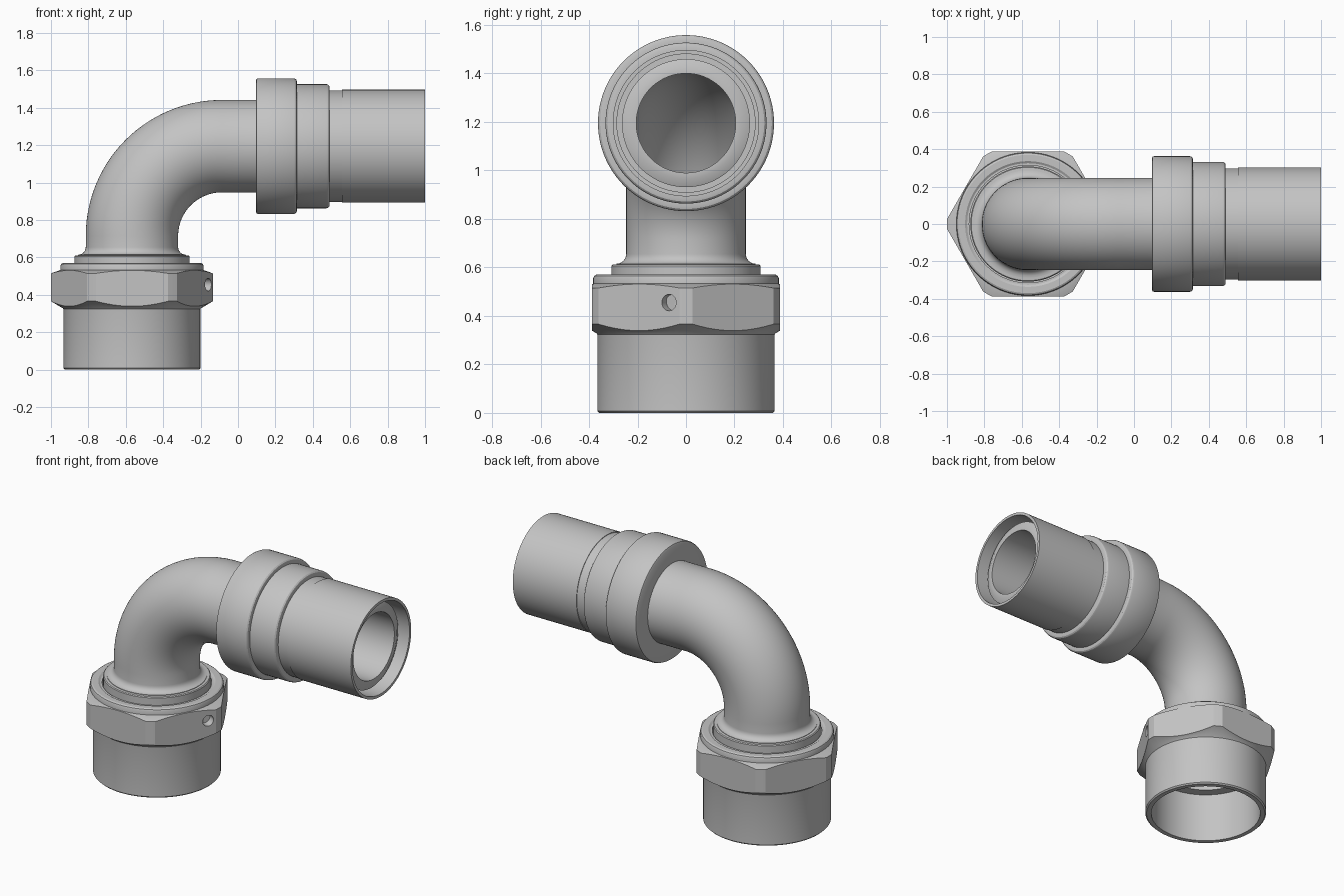
import bpy, bmesh, math
from mathutils import Vector

if "Cube" in bpy.data.objects:
    bpy.data.objects.remove(bpy.data.objects["Cube"])

SEG = 96
AX, AZ = -0.567, 1.195        # x of the vertical axis, z of the horizontal axis
BEND = 0.48                   # bend radius of the pipe centreline

metal = bpy.data.materials.new("steel grey")
metal.diffuse_color = (0.55, 0.55, 0.55, 1)
metal.use_nodes = True
metal.node_tree.nodes["Principled BSDF"].inputs["Base Color"].default_value = metal.diffuse_color


def make(name, bm):
    bmesh.ops.recalc_face_normals(bm, faces=bm.faces)
    mesh = bpy.data.meshes.new(name)
    bm.to_mesh(mesh)
    bm.free()
    mesh.materials.append(metal)
    ob = bpy.data.objects.new(name, mesh)
    bpy.context.collection.objects.link(ob)
    return ob


def skin(name, rings):
    """Join a closed loop of circles, each given as (centre, tilt, radius)."""
    bm = bmesh.new()
    loops = []
    for c, a, r in rings:
        u = Vector((math.cos(a), 0, -math.sin(a)))
        v = Vector((0, 1, 0))
        loops.append([bm.verts.new(Vector(c) + r * (math.cos(t) * u + math.sin(t) * v))
                      for t in (2 * math.pi * i / SEG for i in range(SEG))])
    for k, a in enumerate(loops):
        b = loops[(k + 1) % len(loops)]
        for i in range(SEG):
            j = (i + 1) % SEG
            bm.faces.new((a[i], a[j], b[j], b[i]))
    return make(name, bm)


def upright(profile):
    return [((AX, 0, z), 0, r) for z, r in profile]


def sideways(profile):
    return [((x, 0, AZ), math.pi / 2, r) for x, r in profile]


def bend(r, n=28):
    cx, cz = AX + BEND, AZ - BEND
    return [((cx - BEND * math.cos(a), 0, cz + BEND * math.sin(a)), a, r)
            for a in (math.pi / 2 * i / n for i in range(n + 1))]


def prism(name, sides, r, depth, turn=0):
    bm = bmesh.new()
    bmesh.ops.create_cone(bm, cap_ends=True, segments=sides,
                          radius1=r, radius2=r, depth=depth)
    ob = make(name, bm)
    ob.rotation_euler.z = turn
    return ob


def cut(ob, tool, op):
    mod = ob.modifiers.new(op, "BOOLEAN")
    mod.operation, mod.object, mod.solver = op, tool, "EXACT"
    bpy.context.view_layer.objects.active = ob
    bpy.ops.object.modifier_apply(modifier=mod.name)
    bpy.data.objects.remove(tool)


# Elbow pipe: flange at the foot, fillet, bend, thicker end with a chamfered mouth
fillet = [(0.612 + 0.04 * math.sin(a), 0.287 - 0.04 * (1 - math.cos(a)) / 1.0)
          for a in (0, )]
fillet += [(0.655 - 0.04 * math.cos(a), 0.287 - 0.04 * math.sin(a))
           for a in (math.pi / 2 * i / 6 for i in range(7))]
outer = (upright([(0.40, 0.308), (0.606, 0.308), (0.611, 0.303)] + fillet)
         + bend(0.247)
         + sideways([(0.45, 0.247), (0.50, 0.264), (0.935, 0.264), (0.95, 0.23)]))
inner = sideways([(0.95, 0.205)]) + bend(0.205)[::-1] + upright([(0.40, 0.205)])
elbow = skin("elbow_pipe", outer + inner)

# Sleeve: stepped collar and thin outer tube around the pipe mouth
sleeve = skin("collar_sleeve", sideways([
    (0.095, 0.235), (0.095, 0.350), (0.099, 0.359), (0.108, 0.363),
    (0.298, 0.363), (0.307, 0.360), (0.313, 0.354), (0.315, 0.345), (0.315, 0.332),
    (0.472, 0.332), (0.482, 0.329), (0.488, 0.323), (0.490, 0.314), (0.490, 0.298),
    (0.555, 0.298), (0.555, 0.302), (1.0, 0.302), (1.0, 0.285),
    (0.65, 0.285), (0.65, 0.235)]))

# Nut body: round skirt below, rounded rim above, stepped hollow inside
body = skin("nut_body", upright([
    (0.0, 0.358), (0.008, 0.366), (0.45, 0.366), (0.50, 0.383), (0.555, 0.383),
    (0.565, 0.379), (0.570, 0.370), (0.570, 0.336), (0.563, 0.325), (0.563, 0.314),
    (0.42, 0.314), (0.42, 0.27), (0.32, 0.27), (0.32, 0.33), (0.0, 0.33)]))

# Hexagon of the nut: corners chamfered by a turned ring
hexagon = prism("nut_hexagon", 6, 0.388 / math.cos(math.pi / 6), 0.4)
hexagon.location = (AX, 0, 0.43)
# put corners on the x axis
pts = [v.co for v in hexagon.data.vertices]
if max(p.x for p in pts) < max(p.y for p in pts):
    hexagon.rotation_euler.z = math.pi / 6
bpy.context.view_layer.update()
cut(hexagon, skin("chamfer_ring", upright([
    (0.318, 0.345), (0.318, 0.362), (0.328, 0.369), (0.366, 0.433), (0.515, 0.433),
    (0.533, 0.383), (0.533, 0.345)])), "INTERSECT")

# Small blind hole drilled square into one flat
n = Vector((math.cos(math.pi / 6), -0.5, 0))
spot = Vector((AX, 0, 0.455)) + n * 0.388
spot += Vector((0.5, n.x, 0)) * ((-0.07 - spot.y) / n.x)
drill = prism("drill", 32, 0.034, 0.10)
drill.rotation_euler = n.to_track_quat("Z", "Y").to_euler()
drill.location = spot
bpy.context.view_layer.update()
cut(hexagon, drill, "DIFFERENCE")

# Smooth turned surfaces, keep machined edges sharp
for ob in (elbow, sleeve, body, hexagon):
    bpy.ops.object.select_all(action="DESELECT")
    ob.select_set(True)
    bpy.context.view_layer.objects.active = ob
    bpy.ops.object.shade_smooth_by_angle(angle=math.radians(25))
